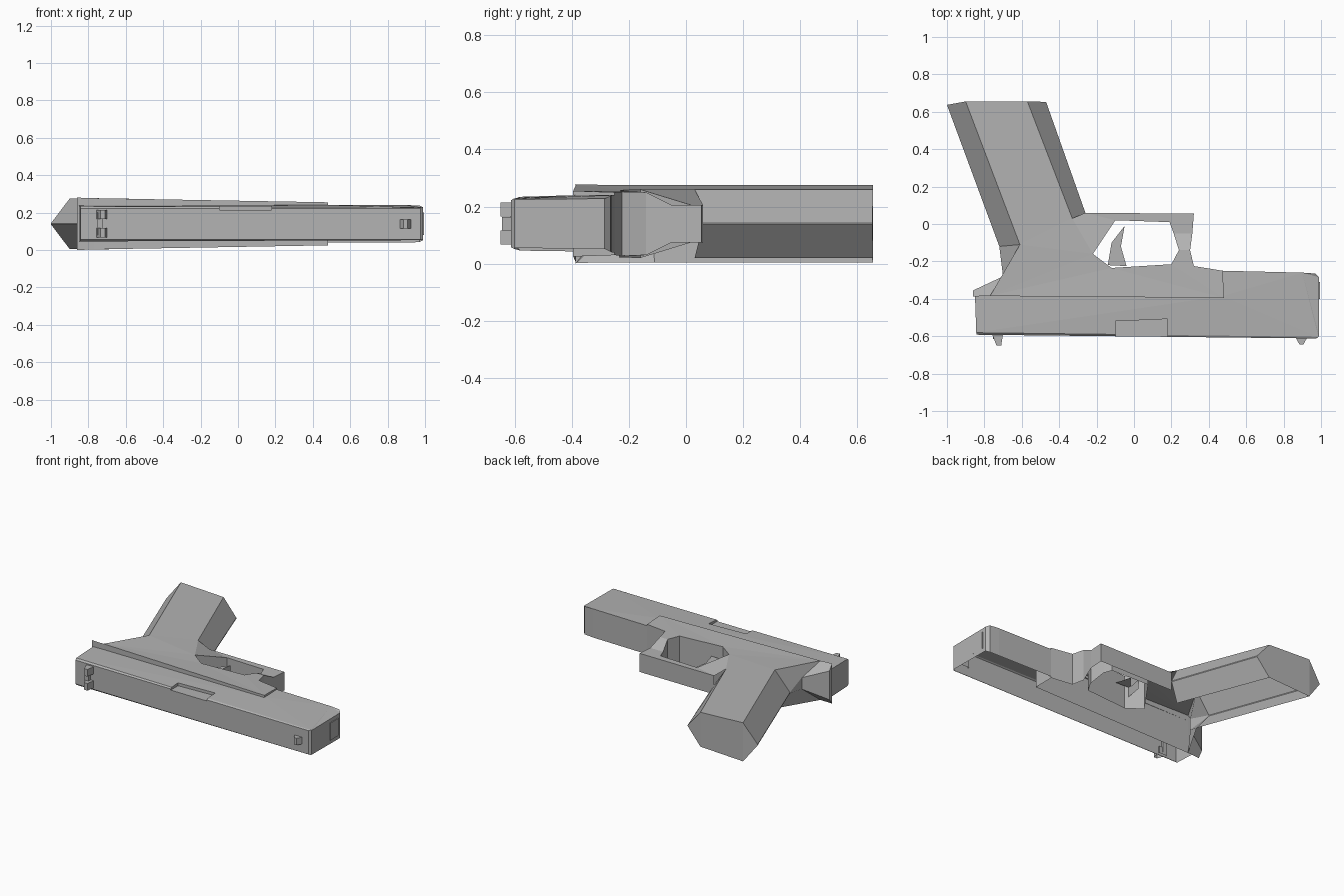
import bpy, bmesh

if "Cube" in bpy.data.objects:
    bpy.data.objects.remove(bpy.data.objects["Cube"])

MID = 0.14  # the model lies on its side, mirrored about this height

grey = bpy.data.materials.new("mid grey")
grey.diffuse_color = (0.45, 0.45, 0.45, 1)
grey.use_nodes = True
grey.node_tree.nodes["Principled BSDF"].inputs["Base Color"].default_value = grey.diffuse_color


def prism(name, pts, mid=MID, drop=(), bevel=None):
    """Outline of (x, y, half thickness), on both sides of mid; drop lists hidden walls."""
    bm = bmesh.new()
    top = [bm.verts.new((x, y, mid + h)) for x, y, h in pts]
    low = [bm.verts.new((x, y, mid - h)) for x, y, h in pts]
    bm.faces.new(top)
    bm.faces.new(low[::-1])
    n = len(pts)
    walls = []
    for i in range(n):
        j = (i + 1) % n
        walls.append(bm.faces.new((top[j], top[i], low[i], low[j])))
    bmesh.ops.recalc_face_normals(bm, faces=bm.faces)
    if bevel:
        edges = [e for e in bm.edges if bevel[0](*[v.co for v in e.verts])]
        bmesh.ops.bevel(bm, geom=edges, offset=bevel[1], segments=1, affect='EDGES')
    hidden = [walls[i] for i in drop]
    bmesh.ops.triangulate(bm, faces=[f for f in bm.faces if len(f.verts) > 4])
    bmesh.ops.recalc_face_normals(bm, faces=bm.faces)
    if hidden:
        bmesh.ops.delete(bm, geom=hidden, context='FACES')
    me = bpy.data.meshes.new(name)
    bm.to_mesh(me)
    bm.free()
    me.materials.append(grey)
    ob = bpy.data.objects.new(name, me)
    bpy.context.collection.objects.link(ob)
    return ob


def flat(pts, h):
    return [(x, y, h) for x, y in pts]


def rect(x0, x1, y0, y1):
    return [(x0, y0), (x1, y0), (x1, y1), (x0, y1)]


def cut(ob, cutter):
    cutter.hide_render = True
    mod = ob.modifiers.new("cut", 'BOOLEAN')
    mod.object = cutter
    mod.solver = 'EXACT'
    bpy.context.view_layer.objects.active = ob
    bpy.ops.object.modifier_apply(modifier=mod.name)
    bpy.data.objects.remove(cutter)


def remove_faces(ob, rule):
    bm = bmesh.new()
    bm.from_mesh(ob.data)
    bm.normal_update()
    gone = [f for f in bm.faces if rule(f.normal, f.calc_center_median())]
    bmesh.ops.delete(bm, geom=gone, context='FACES')
    bm.to_mesh(ob.data)
    bm.free()


# Slide with chamfered upper edges and port notch
slide = prism("slide", [
    (-0.85, -0.385, 0.097), (-0.843, -0.592, 0.094), (0.975, -0.612, 0.094),
    (0.99, -0.60, 0.085), (0.99, -0.285, 0.088), (0.97, -0.265, 0.098),
    (0.90, -0.26, 0.10), (0.475, -0.25, 0.10), (0.475, -0.385, 0.10)],
    bevel=(lambda a, b: max(a.y, b.y) < -0.58 and abs(a.x - b.x) > 1, 0.011))
cut(slide, prism("port_cutter", flat(
    [(-0.10, -0.52), (0.18, -0.508), (0.18, -0.7), (-0.10, -0.7)], 0.04), 0.255))
remove_faces(slide, lambda n, c: (n.y > 0.9 and c.y < -0.35)
             or (n.x < -0.9 and c.x > 0.3))

# Muzzle plate
prism("muzzle_plate", flat(rect(0.985, 0.995, -0.40, -0.31), 0.06))

# Sights
for z in (0.092, 0.190):
    prism("rear_sight", flat(
        [(-0.76, -0.585), (-0.735, -0.65), (-0.71, -0.65), (-0.70, -0.585)], 0.025), z)
prism("rear_sight_base", flat(rect(-0.755, -0.725, -0.615, -0.58), 0.06))
prism("front_sight", flat(
    [(0.86, -0.60), (0.885, -0.645), (0.905, -0.645), (0.93, -0.60)], 0.024))

# Frame body
prism("frame", [
    (-0.77, -0.385, 0.137), (0.48, -0.395, 0.115), (0.475, -0.25, 0.11),
    (0.32, -0.225, 0.112), (0.20, -0.215, 0.115), (-0.12, -0.235, 0.118),
    (-0.22, -0.16, 0.12), (-0.33, 0.03, 0.12), (-0.61, -0.11, 0.135)],
    drop=(3, 6, 7, 8))

# Grip: flat side with a ridge front and back
prism("grip", [
    (-0.33, 0.03, 0.12), (-0.57, 0.655, 0.12),
    (-0.90, 0.655, 0.135), (-0.61, -0.11, 0.135)], drop=(0, 2, 3))
prism("grip_front", [
    (-0.33, 0.03, 0.12), (-0.26, 0.06, 0.003),
    (-0.47, 0.653, 0.003), (-0.57, 0.655, 0.12)], drop=(0, 3))
prism("grip_back", [
    (-0.90, 0.655, 0.135), (-1.0, 0.637, 0.003),
    (-0.72, -0.12, 0.003), (-0.61, -0.11, 0.135)], drop=(2, 3))
prism("grip_neck", [
    (-0.61, -0.11, 0.135), (-0.72, -0.12, 0.003),
    (-0.70, -0.28, 0.04), (-0.77, -0.385, 0.137)], drop=(0, 2, 3))
prism("tang", [
    (-0.77, -0.385, 0.137), (-0.70, -0.28, 0.04),
    (-0.86, -0.355, 0.10), (-0.86, -0.387, 0.14)], drop=(0,))

# Trigger guard: front post, lower bar and rear root
prism("guard_post_top", [
    (0.20, -0.215, 0.115), (0.32, -0.225, 0.112),
    (0.30, -0.14, 0.11), (0.24, -0.14, 0.11)], drop=(0, 2))
prism("guard_post", [
    (0.24, -0.14, 0.11), (0.30, -0.14, 0.11), (0.312, -0.05, 0.065),
    (0.32, 0.055, 0.065), (0.19, 0.01, 0.065), (0.212, -0.05, 0.065)], drop=(0, 3))
prism("guard_bar", flat(
    [(0.19, 0.01), (0.32, 0.055), (-0.26, 0.06), (-0.10, 0.02)], 0.065), drop=(0, 2))
prism("guard_root", [
    (-0.22, -0.16, 0.12), (-0.10, 0.02, 0.065),
    (-0.26, 0.06, 0.065), (-0.33, 0.03, 0.12)], drop=(1, 2, 3))

# Trigger
prism("trigger", flat(
    [(-0.05, -0.01), (-0.12, -0.10), (-0.14, -0.22),
     (-0.04, -0.225), (-0.07, -0.12)], 0.035), drop=(2, 3))

# The underside is open: the parts are shells without a lower face
for ob in bpy.context.collection.objects:
    remove_faces(ob, lambda n, c: n.z < -0.85)
